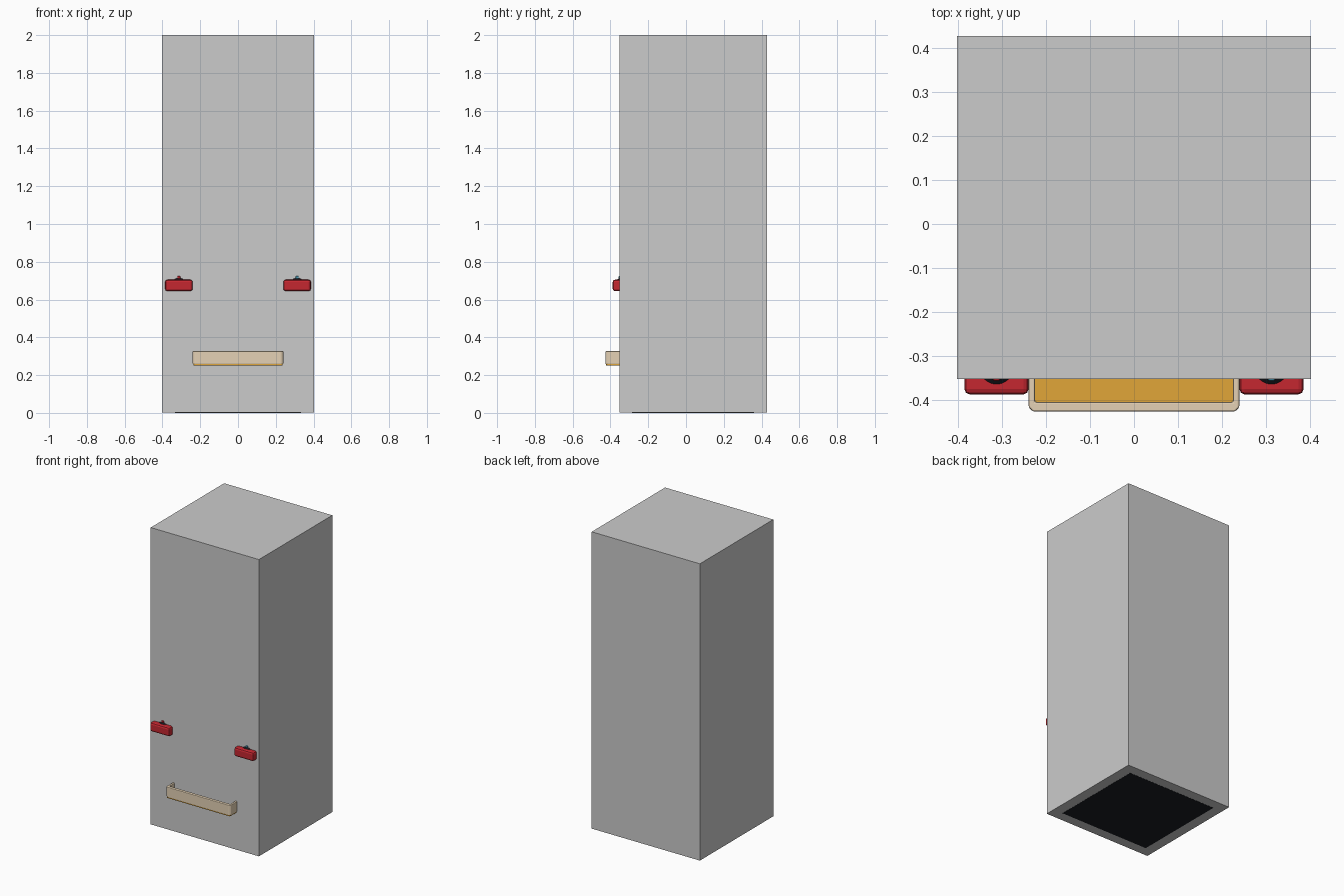
import bpy
from math import radians

if "Cube" in bpy.data.objects:
    bpy.data.objects.remove(bpy.data.objects["Cube"])


def material(name, rgb):
    m = bpy.data.materials.new(name)
    m.diffuse_color = (*rgb, 1)
    m.use_nodes = True
    m.node_tree.nodes["Principled BSDF"].inputs["Base Color"].default_value = m.diffuse_color
    return m


RED = material("red", (0.56, 0.02, 0.03))
BLACK = material("black", (0.01, 0.012, 0.016))
CREAM = material("cream", (0.78, 0.64, 0.46))
YELLOW = material("yellow", (0.75, 0.38, 0.04))
BLUE = material("blue", (0.08, 0.35, 0.5))


def finish(ob, name, mat, bevel, segments):
    ob.name = name
    if mat:
        ob.data.materials.append(mat)
    if bevel:
        b = ob.modifiers.new("bevel", 'BEVEL')
        b.width, b.segments = bevel, segments
    return ob


def box(name, x, y, z, mat=None, bevel=0, segments=2):
    """Box from (min, max) ranges."""
    bpy.ops.mesh.primitive_cube_add(size=1, location=[sum(r) / 2 for r in (x, y, z)])
    ob = bpy.context.object
    ob.scale = [r[1] - r[0] for r in (x, y, z)]
    bpy.ops.object.transform_apply(location=False, rotation=False, scale=True)
    return finish(ob, name, mat, bevel, segments)


def cone(name, loc, r1, r2, depth, mat):
    bpy.ops.mesh.primitive_cone_add(vertices=32, radius1=r1, radius2=r2, depth=depth, location=loc)
    bpy.ops.object.shade_smooth_by_angle(angle=radians(30))
    return finish(bpy.context.object, name, mat, 0, 0)


FRONT = -0.353

# Cabinet shell and the dark plate set into its underside
box("cabinet", (-0.403, 0.403), (FRONT, 0.428), (0.001, 2.0))
box("base_plate", (-0.333, 0.333), (-0.285, 0.36), (0, 0.02), BLACK)

# Two control blocks, each with a domed joystick boot and a coloured marker
for side, s, tint in (("left", -1, RED), ("right", 1, BLUE)):
    cx = s * 0.313
    box(side + "_control_block", (cx - 0.073, cx + 0.073), (-0.388, -0.27),
        (0.645, 0.705), RED, 0.012)
    cone(side + "_joystick_boot", (cx, -0.326, 0.711), 0.041, 0.022, 0.016, BLACK)
    box(side + "_joystick_marker", (cx - 0.008, cx + 0.008), (-0.357, -0.325),
        (0.71, 0.724), tint, 0.002, 1)

# Tray: rounded U-shaped rim drawn as a profile, around a yellow floor
outer = [(-0.24, -0.30), (-0.24, -0.417), (-0.23, -0.427),
         (0.23, -0.427), (0.24, -0.417), (0.24, -0.30)]
inner = [(0.225, -0.30), (0.225, -0.405), (-0.225, -0.405), (-0.225, -0.30)]
ring = outer + inner
n = len(ring)
verts = [(x, y, z) for z in (0.258, 0.327) for x, y in ring]
faces = [tuple(reversed(range(n))), tuple(range(n, 2 * n))]
faces += [(i, (i + 1) % n, (i + 1) % n + n, i + n) for i in range(n)]
mesh = bpy.data.meshes.new("tray_rim")
mesh.from_pydata(verts, [], faces)
rim = bpy.data.objects.new("tray_rim", mesh)
bpy.context.collection.objects.link(rim)
finish(rim, "tray_rim", CREAM, 0.004, 2)
box("tray_floor", (-0.236, 0.236), (-0.423, -0.30), (0.25, 0.268), YELLOW, 0.004)
